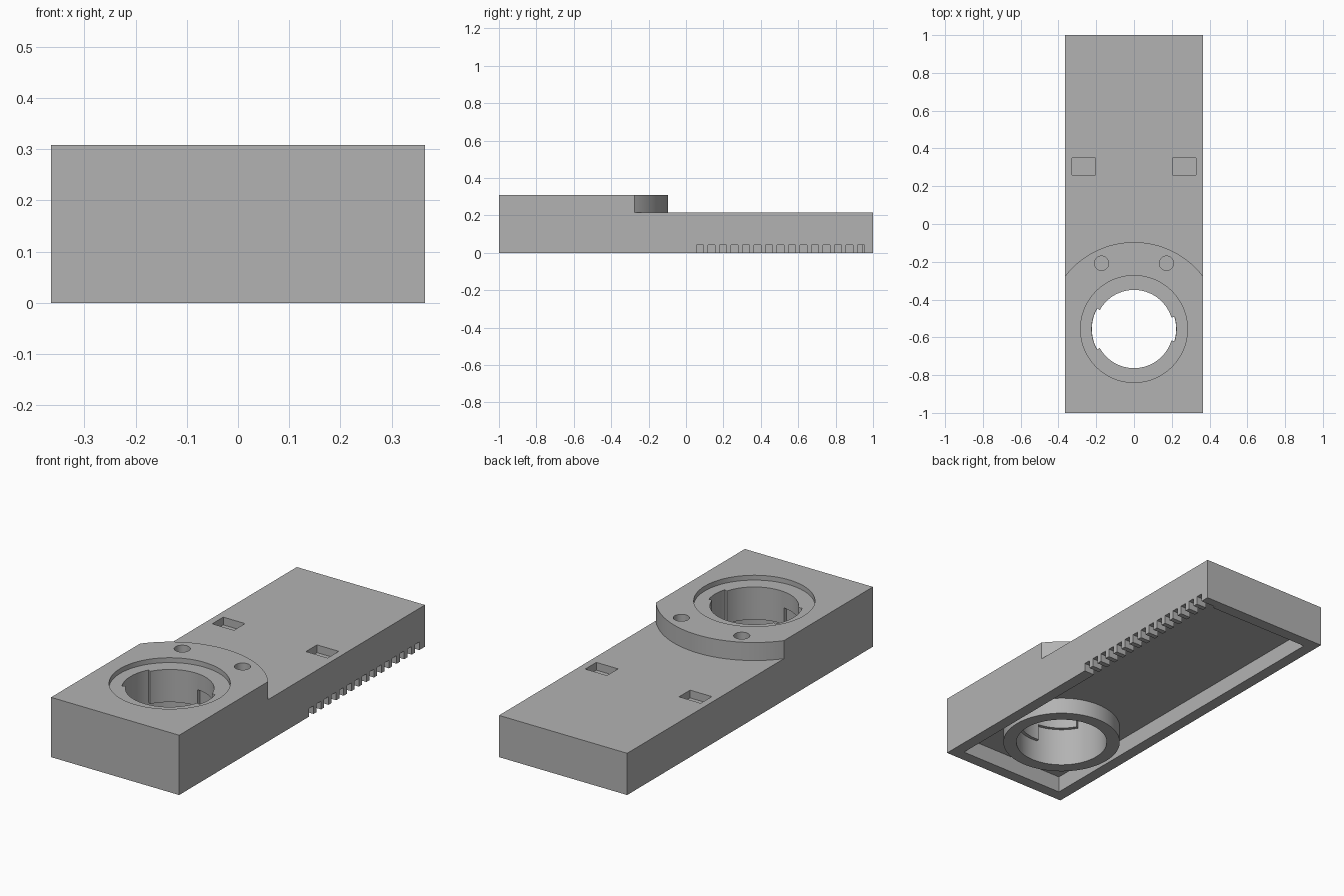
import bpy, bmesh, math

old = bpy.data.objects.get("Cube")
if old:
    bpy.data.objects.remove(old, do_unlink=True)

HALF_W, HEIGHT, DECK = 0.365, 0.308, 0.215
CY = -0.556                      # centre of the round socket
WALL, CEILING = 0.06, 0.085
LIP_R, BORE_R = 0.207, 0.223

grey = bpy.data.materials.new("plain grey")
grey.use_nodes = True
grey.diffuse_color = (0.45, 0.45, 0.45, 1)
grey.node_tree.nodes["Principled BSDF"].inputs["Base Color"].default_value = (0.45, 0.45, 0.45, 1)


def prism(name, points, z0, z1):
    """Extrude a counter-clockwise outline from z0 to z1."""
    bm = bmesh.new()
    face = bm.faces.new([bm.verts.new((x, y, z0)) for x, y in points])
    new = bmesh.ops.extrude_face_region(bm, geom=[face])["geom"]
    for v in new:
        if isinstance(v, bmesh.types.BMVert):
            v.co.z = z1
    bmesh.ops.recalc_face_normals(bm, faces=bm.faces[:])
    mesh = bpy.data.meshes.new(name)
    bm.to_mesh(mesh)
    bm.free()
    ob = bpy.data.objects.new(name, mesh)
    bpy.context.collection.objects.link(ob)
    mesh.materials.append(grey)
    return ob


def rect(x0, x1, y0, y1):
    return [(x0, y0), (x1, y0), (x1, y1), (x0, y1)]


def arc(r, a0, a1, n, cx=0, cy=CY):
    angles = [math.radians(a0 + (a1 - a0) * i / n) for i in range(n + 1)]
    return [(cx + r * math.cos(a), cy + r * math.sin(a)) for a in angles]


def circle(r, n=96, cx=0, cy=CY):
    return arc(r, 0, 360, n, cx, cy)[:-1]


def cut(target, cutter):
    """Subtract the cutter from the target, then discard it."""
    cutter.hide_render = True
    mod = target.modifiers.new("cut", 'BOOLEAN')
    mod.operation, mod.solver, mod.object = 'DIFFERENCE', 'EXACT', cutter
    bpy.context.view_layer.objects.active = target
    bpy.ops.object.modifier_apply(modifier=mod.name)
    bpy.data.objects.remove(cutter, do_unlink=True)


# Block with a lowered rear deck behind a round step
housing = prism("housing", rect(-HALF_W, HALF_W, -1, 1), 0, HEIGHT)
step = arc(0.46, 160, 20, 72) + [(0.6, 1.2), (-0.6, 1.2)]
cut(housing, prism("step_cutter", step, DECK, 0.5))

# Hollow underside that leaves the socket collar standing
hollow = prism("hollow_cutter", rect(WALL - HALF_W, HALF_W - WALL, WALL - 1, 1 - WALL), -0.1, CEILING)
cut(hollow, prism("collar_cutter", circle(0.287), -0.2, 0.2))
cut(housing, hollow)

# Socket: shallow seat, lip and wider lower bore
cut(housing, prism("seat_cutter", circle(0.283), 0.283, 0.5))
cut(housing, prism("lip_cutter", circle(LIP_R), -0.1, 0.5))
cut(housing, prism("bore_cutter", circle(BORE_R), -0.1, 0.115))

# Entry notches and the locking grooves that follow them
for a0, a1, top in ((-17, 17, 0.4), (151, 209, 0.4), (16, 86, 0.2), (208, 263, 0.2)):
    sector = arc(BORE_R + 0.001, a0, a1, 20) + arc(0.15, a1, a0, 20)
    cut(housing, prism("notch_cutter", sector, 0.1, top))

# Paired screw holes and rectangular pockets
for s in (-1, 1):
    cut(housing, prism("hole_cutter", circle(0.038, 32, s * 0.172, -0.208), 0.22, 0.5))
    cut(housing, prism("pocket_cutter", rect(s * 0.267 - 0.062, s * 0.267 + 0.062, 0.26, 0.35), 0.175, 0.5))

# Row of vent slots along the bottom of one side wall
for i in range(15):
    y = 0.075 + i * 0.0615
    cut(housing, prism("vent_cutter", rect(0.28, 0.4, y - 0.018, y + 0.018), -0.1, 0.042))

# Smooth curved walls, crisp edges
bpy.ops.object.select_all(action='DESELECT')
housing.select_set(True)
bpy.context.view_layer.objects.active = housing
bpy.ops.object.shade_smooth_by_angle(angle=math.radians(30))
